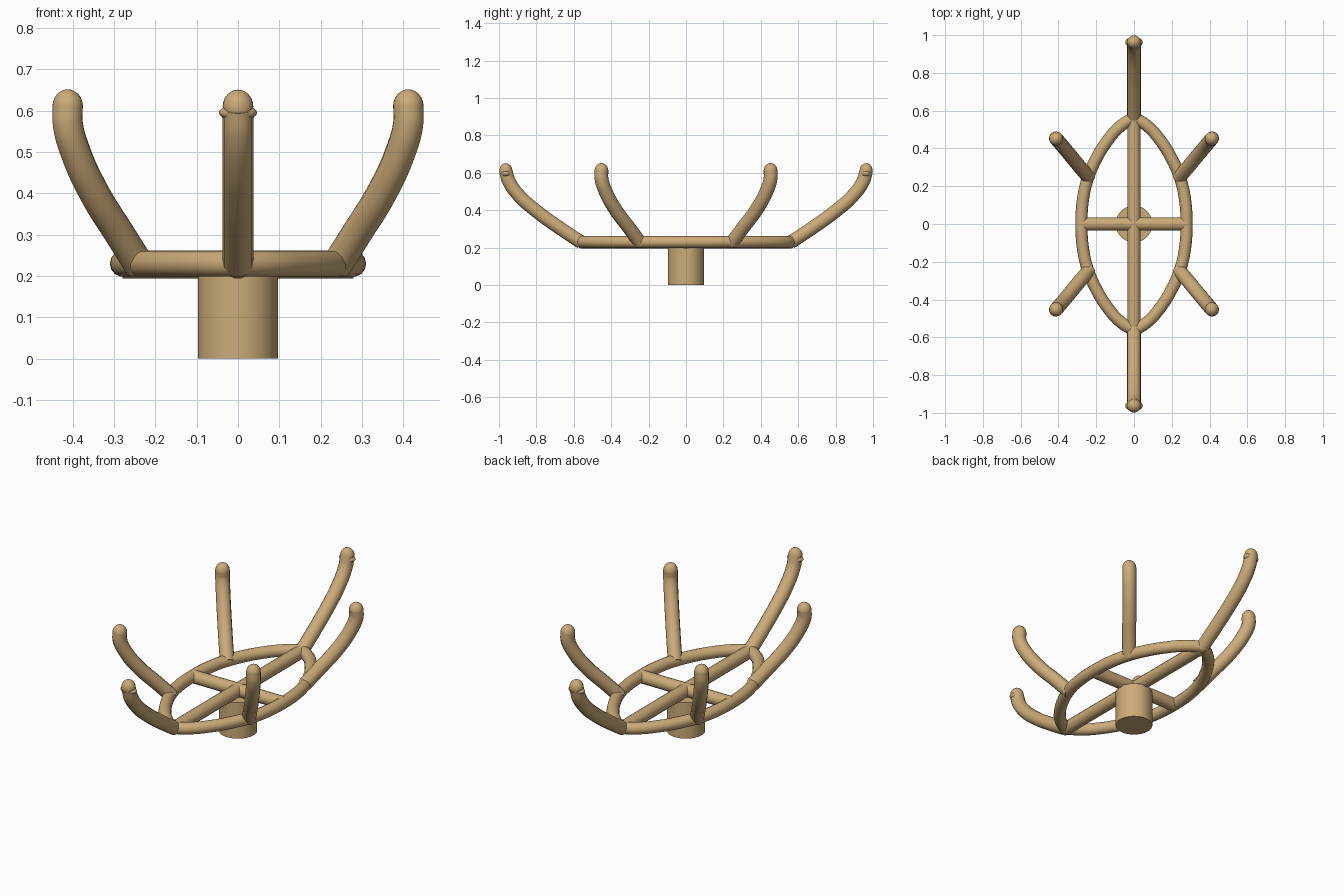
import bpy, math

if "Cube" in bpy.data.objects:
    bpy.data.objects.remove(bpy.data.objects["Cube"])

R = 0.035
mat = bpy.data.materials.new("tan_wood")
mat.diffuse_color = (0.60, 0.41, 0.19, 1)
mat.use_nodes = True
mat.node_tree.nodes["Principled BSDF"].inputs["Base Color"].default_value = mat.diffuse_color


def finish(ob, name):
    ob.name = name
    ob.data.materials.clear()
    ob.data.materials.append(mat)
    bpy.ops.object.select_all(action='DESELECT')
    ob.select_set(True)
    bpy.context.view_layer.objects.active = ob
    bpy.ops.object.shade_smooth_by_angle(angle=math.radians(40))


def tube(name, pts, r=R):
    cu = bpy.data.curves.new(name, 'CURVE')
    cu.dimensions = '3D'
    cu.bevel_depth = r
    cu.bevel_resolution = 5
    cu.use_fill_caps = True
    cu.resolution_u = 8
    sp = cu.splines.new('BEZIER')
    sp.bezier_points.add(len(pts) - 1)
    for bp, p in zip(sp.bezier_points, pts):
        bp.co = p
        bp.handle_left_type = bp.handle_right_type = 'AUTO'
    ob = bpy.data.objects.new(name, cu)
    bpy.context.collection.objects.link(ob)
    bpy.ops.object.select_all(action='DESELECT')
    ob.select_set(True)
    bpy.context.view_layer.objects.active = ob
    bpy.ops.object.convert(target='MESH')
    finish(bpy.context.object, name)


def ball(name, loc, scale):
    bpy.ops.mesh.primitive_uv_sphere_add(segments=24, ring_count=12, radius=1, location=loc)
    ob = bpy.context.object
    ob.scale = scale
    finish(ob, name)


# Pedestal
bpy.ops.mesh.primitive_cylinder_add(vertices=48, radius=0.097, depth=0.2, location=(0, 0, 0.1))
finish(bpy.context.object, "pedestal")

# Crossed spokes
tube("long_spoke", [(0, -0.56, 0.228), (0, 0.56, 0.228)])
tube("short_spoke", [(-0.28, 0, 0.228), (0.28, 0, 0.228)])

# Pointed oval ring, one half per side
quarter = [(0, 0.565), (0.075, 0.515), (0.145, 0.435), (0.20, 0.345), (0.245, 0.24), (0.27, 0.13)]
half = quarter + [(0.278, 0)] + [(x, -y) for x, y in reversed(quarter)]
for s, side in ((1, "right"), (-1, "left")):
    tube(f"ring_{side}", [(s * x, y, 0.23) for x, y in half], 0.032)

# Side arms with rounded tips
side_arm = [(0.238, 0.245, 0.225), (0.285, 0.30, 0.30), (0.347, 0.375, 0.40),
            (0.393, 0.43, 0.50), (0.412, 0.452, 0.57), (0.412, 0.452, 0.61)]
for sx, a in ((1, "right"), (-1, "left")):
    for sy, b in ((1, "back"), (-1, "front")):
        tube(f"{b}_{a}_arm", [(sx * x, sy * y, z) for x, y, z in side_arm], 0.037)
        ball(f"{b}_{a}_tip", (sx * 0.412, sy * 0.452, 0.61), (0.037, 0.037, 0.042))

# End arms with flared tips
end_arm = [(0.56, 0.228), (0.68, 0.308), (0.80, 0.395), (0.89, 0.475), (0.945, 0.55), (0.963, 0.605)]
for s, b in ((1, "back"), (-1, "front")):
    tube(f"{b}_end_arm", [(0, s * y, z) for y, z in end_arm], 0.037)
    ball(f"{b}_end_tip", (0, s * 0.963, 0.61), (0.037, 0.035, 0.041))
    ball(f"{b}_end_flare", (0, s * 0.962, 0.595), (0.046, 0.03, 0.02))
    ball(f"{b}_ring_joint", (0, s * 0.555, 0.23), (R, R, R))
